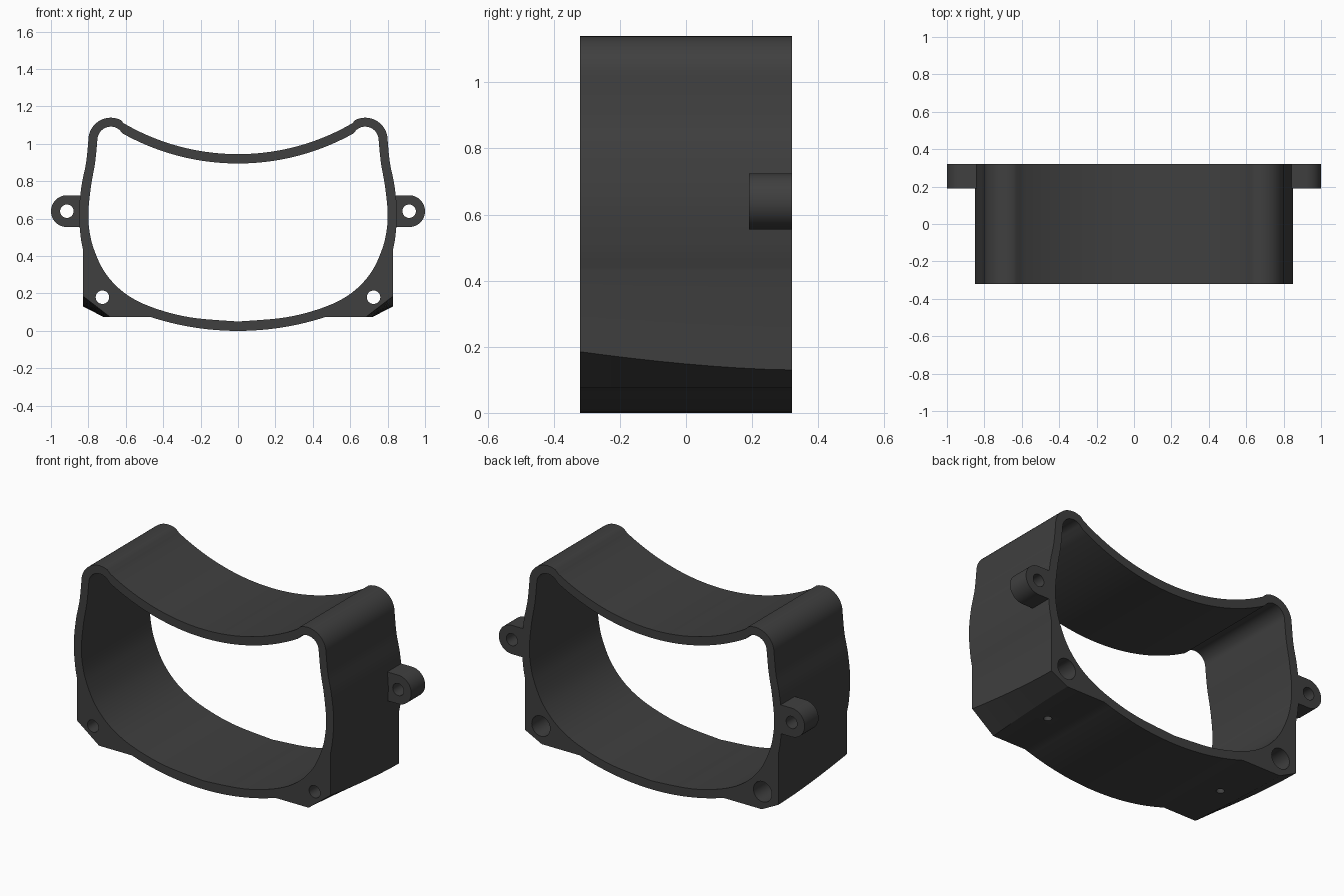
import bpy, bmesh, math

if "Cube" in bpy.data.objects:
    bpy.data.objects.remove(bpy.data.objects["Cube"])

BACK, FRONT = 0.32, -0.32

dark = bpy.data.materials.new("dark_grey_plastic")
dark.diffuse_color = (0.05, 0.05, 0.05, 1)
dark.use_nodes = True
dark.node_tree.nodes["Principled BSDF"].inputs["Base Color"].default_value = dark.diffuse_color


def spline(pts, n=6):
    """Smooth curve through the given points."""
    out = []
    ext = [pts[0]] + pts + [pts[-1]]
    for i in range(1, len(ext) - 2):
        a, b, c, d = ext[i - 1:i + 3]
        for k in range(n):
            t = k / n
            out.append(tuple(0.5 * (2 * q + (r - p) * t + (2 * p - 5 * q + 4 * r - s) * t * t
                                    + (3 * q - p - 3 * r + s) * t ** 3)
                             for p, q, r, s in zip(a, b, c, d)))
    return out + [pts[-1]]


def arc(cx, cz, r, a0, a1, n):
    """Circular arc, angles in degrees."""
    angles = [math.radians(a0 + (a1 - a0) * i / n) for i in range(n + 1)]
    return [(cx + r * math.cos(a), cz + r * math.sin(a)) for a in angles]


def sag(z0, radius, xs):
    """Shallow upward curve with its lowest point at x = 0."""
    return [(x, z0 + radius - math.sqrt(radius ** 2 - x * x)) for x in xs]


def mirrored(half):
    return half + [(-x, z) for x, z in reversed(half[1:-1])]


def loft(name, sections):
    """Solid through (y, loop) sections."""
    bm = bmesh.new()
    rings = [[bm.verts.new((x, y, z)) for x, z in loop] for y, loop in sections]
    n = len(rings[0])
    for a, b in zip(rings, rings[1:]):
        for i in range(n):
            j = (i + 1) % n
            bm.faces.new((a[i], a[j], b[j], b[i]))
    bm.faces.new(rings[0])
    bm.faces.new(rings[-1])
    bmesh.ops.recalc_face_normals(bm, faces=bm.faces)
    mesh = bpy.data.meshes.new(name)
    bm.to_mesh(mesh)
    bm.free()
    ob = bpy.data.objects.new(name, mesh)
    bpy.context.collection.objects.link(ob)
    mesh.materials.append(dark)
    return ob


def rod(x, z, r, y0, y1):
    """Round cutter along y."""
    loop = arc(x, z, r, 0, 360, 32)[:-1]
    return loft("hole_cutter", [(y0, loop), (y1, loop)])


def cut(ob, cutter):
    cutter.hide_render = True
    mod = ob.modifiers.new("cut", 'BOOLEAN')
    mod.operation = 'DIFFERENCE'
    mod.solver = 'EXACT'
    mod.object = cutter
    bpy.context.view_layer.objects.active = ob
    bpy.ops.object.modifier_apply(modifier=mod.name)
    bpy.data.objects.remove(cutter)


def smooth(ob):
    bpy.ops.object.select_all(action='DESELECT')
    ob.select_set(True)
    bpy.context.view_layer.objects.active = ob
    bpy.ops.object.shade_smooth_by_angle(angle=math.radians(25))


def outer_loop(y):
    # the lower corner chamfer grows toward the front
    t = ((BACK - y) / (BACK - FRONT)) ** 1.6
    half = sag(0, 1.51, [0.47 * i / 12 for i in range(13)])
    half += [(0.72 - 0.035 * t, 0.075), (0.828, 0.13 + 0.055 * t)]
    half += spline([(0.828, 0.43), (0.842, 0.51), (0.85, 0.64), (0.836, 0.78),
                    (0.812, 0.9), (0.80, 1.02)])
    half += arc(0.68, 1.02, 0.12, 0, 115, 14)[1:]
    half += sag(0.945, 1.215, [0.61 * (1 - i / 20) for i in range(21)])
    return mirrored(half)


# housing shell
steps = 8
housing = loft("housing", [(y, outer_loop(y)) for y in
                           [FRONT + (BACK - FRONT) * i / steps for i in range(steps + 1)]])

# central opening
opening = spline([(0, 0.05), (0.26, 0.073), (0.47, 0.13), (0.61, 0.205), (0.71, 0.31),
                  (0.77, 0.435), (0.795, 0.54), (0.80, 0.64), (0.785, 0.78),
                  (0.764, 0.9), (0.752, 1.02)])
opening += arc(0.68, 1.02, 0.072, 0, 128, 12)[1:]
opening += sag(0.895, 1.265, [0.615 * (1 - i / 20) for i in range(21)])
opening = mirrored(opening)
cut(housing, loft("opening_cutter", [(-0.5, opening), (0.5, opening)]))

for side in (-1, 1):
    # corner screw holes with a wide bore from the back
    cut(housing, rod(side * 0.725, 0.18, 0.036, -0.5, 0.5))
    cut(housing, rod(side * 0.725, 0.18, 0.06, -0.1, 0.5))
    # small blind holes underneath
    pin = rod(0, 0, 0.022, -0.05, 0.04)
    pin.rotation_euler.x = math.pi / 2
    pin.location = (side * 0.585, 0, 0.07)
    bpy.context.view_layer.update()
    cut(housing, pin)
smooth(housing)

# side mounting lugs
for side, label in ((-1, "left"), (1, "right")):
    shape = [(0.832, 0.555)] + arc(0.915, 0.64, 0.085, -90, 90, 24) + [(0.832, 0.725)]
    shape = [(side * x, z) for x, z in shape]
    lug = loft(label + "_lug", [(0.19, shape), (BACK, shape)])
    cut(lug, rod(side * 0.915, 0.64, 0.036, 0, 0.5))
    smooth(lug)
